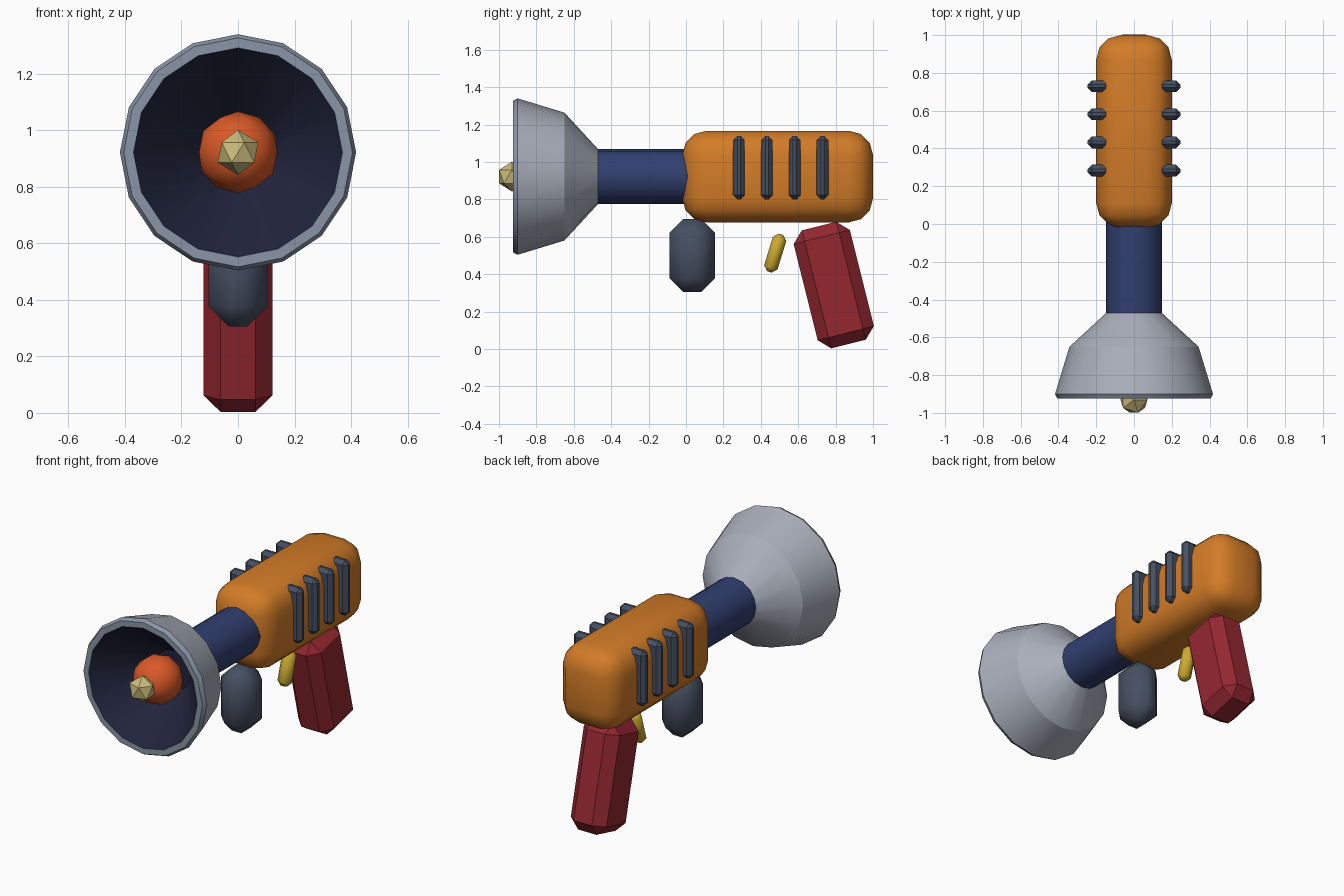
import bpy, bmesh, math

if "Cube" in bpy.data.objects:
    bpy.data.objects.remove(bpy.data.objects["Cube"])

AXIS_Z = 0.922  # height of the barrel axis


def paint(obj, name, rgb):
    mat = bpy.data.materials.get(name) or bpy.data.materials.new(name)
    mat.diffuse_color = (*rgb, 1)
    mat.use_nodes = True
    mat.node_tree.nodes["Principled BSDF"].inputs["Base Color"].default_value = mat.diffuse_color
    obj.data.materials.append(mat)


def smooth(obj, angle=40):
    bpy.ops.object.select_all(action='DESELECT')
    obj.select_set(True)
    bpy.context.view_layer.objects.active = obj
    bpy.ops.object.shade_smooth_by_angle(angle=math.radians(angle))


def box(name, center, size, bevel, segments, tilt=0.0, angle=40):
    """Bevelled box, tilted about x."""
    me = bpy.data.meshes.new(name)
    bm = bmesh.new()
    bmesh.ops.create_cube(bm, size=1)
    bmesh.ops.scale(bm, vec=size, verts=bm.verts)
    bmesh.ops.bevel(bm, geom=bm.edges[:], offset=bevel, segments=segments,
                    profile=0.5, affect='EDGES', clamp_overlap=True)
    bm.to_mesh(me)
    bm.free()
    obj = bpy.data.objects.new(name, me)
    bpy.context.collection.objects.link(obj)
    obj.location = center
    obj.rotation_euler.x = math.radians(tilt)
    smooth(obj, angle)
    return obj


def lathe(name, profile, sides=16, cap_start=False, cap_end=False, angle=30):
    """Revolve (y, radius) points around the barrel axis."""
    me = bpy.data.meshes.new(name)
    bm = bmesh.new()
    rings = []
    for y, r in profile:
        rings.append([bm.verts.new((r * math.sin(2 * math.pi * i / sides), y,
                                    AXIS_Z + r * math.cos(2 * math.pi * i / sides)))
                      for i in range(sides)])
    for a, b in zip(rings, rings[1:]):
        for i in range(sides):
            j = (i + 1) % sides
            bm.faces.new((a[i], a[j], b[j], b[i]))
    if cap_start:
        bm.faces.new(rings[0][::-1])
    if cap_end:
        bm.faces.new(rings[-1])
    bm.to_mesh(me)
    bm.free()
    obj = bpy.data.objects.new(name, me)
    bpy.context.collection.objects.link(obj)
    smooth(obj, angle)
    return obj


SLATE = (0.06, 0.08, 0.12)

# Main housing
body = box("body", (0, 0.49, AXIS_Z), (0.40, 1.02, 0.49), 0.13, 3)
paint(body, "orange", (0.65, 0.2, 0.02))

# Barrel
barrel = lathe("barrel", [(0.05, 0.147), (-0.47, 0.147)], cap_start=True, cap_end=True)
paint(barrel, "navy", (0.03, 0.05, 0.16))

# Flared muzzle: outer shell, rim and dark lining
horn = lathe("muzzle_horn", [(-0.45, 0.125), (-0.65, 0.342), (-0.90, 0.418)],
             cap_start=True)
paint(horn, "pale_grey", (0.4, 0.43, 0.5))
rim = lathe("muzzle_rim", [(-0.90, 0.418), (-0.925, 0.405), (-0.925, 0.37)], angle=30)
paint(rim, "rim_grey", (0.25, 0.3, 0.38))
lining = lathe("muzzle_lining", [(-0.925, 0.37), (-0.63, 0.12)], cap_end=True)
paint(lining, "dark_navy", (0.015, 0.018, 0.045))

# Emitter ball and faceted tip
for name, y, r, sub in (("emitter_ball", -0.78, 0.145, 2), ("emitter_tip", -0.931, 0.08, 1)):
    bpy.ops.mesh.primitive_ico_sphere_add(subdivisions=sub, radius=r,
                                          location=(0, y, AXIS_Z))
    obj = bpy.context.object
    obj.name = name
    if sub == 2:
        smooth(obj)
        paint(obj, "red_orange", (0.7, 0.1, 0.02))
    else:
        paint(obj, "pale_gold", (0.6, 0.5, 0.2))

# Side fins, four per side
for side, label in ((1, "right"), (-1, "left")):
    for i in range(4):
        fin = box(f"fin_{label}_{i + 1}", (side * 0.187, 0.283 + 0.149 * i, 0.97),
                  (0.118, 0.062, 0.34), 0.023, 1, angle=30)
        paint(fin, "slate", SLATE)

# Front grip
grip = box("front_grip", (0, 0.034, 0.5), (0.21, 0.242, 0.39), 0.073, 1, angle=50)
paint(grip, "slate", SLATE)

# Trigger
trigger = box("trigger", (0, 0.477, 0.513), (0.08, 0.075, 0.21), 0.025, 1, tilt=-17, angle=50)
paint(trigger, "yellow", (0.6, 0.4, 0.03))

# Rear handle
handle = box("handle", (0, 0.79, 0.342), (0.244, 0.31, 0.65), 0.06, 1, tilt=14, angle=30)
paint(handle, "red", (0.3, 0.02, 0.03))
